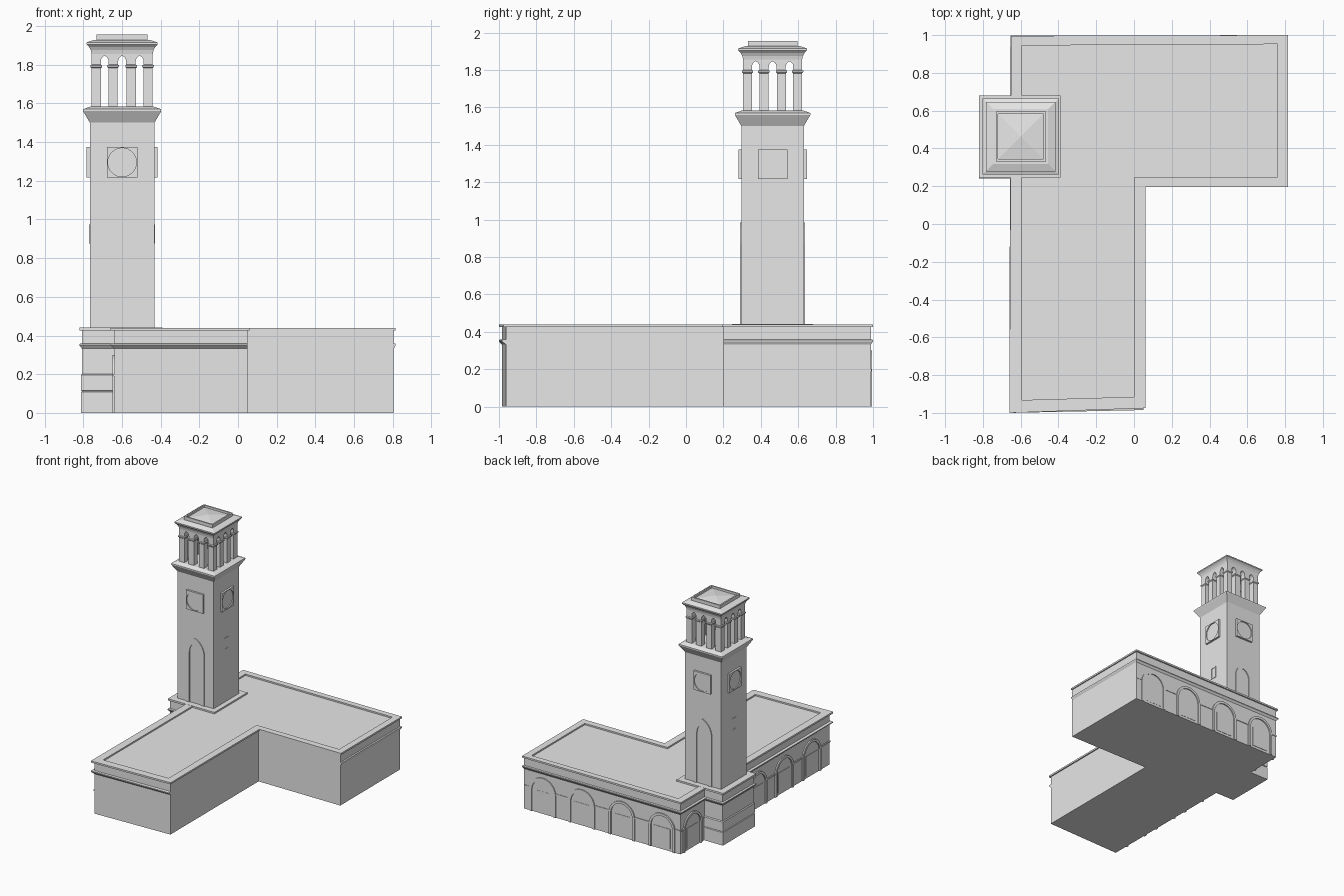
import bpy, bmesh
from math import sin, cos, pi, asin, radians
from mathutils import Matrix, Vector

cube = bpy.data.objects.get("Cube")
if cube:
    bpy.data.objects.remove(cube, do_unlink=True)

stone = bpy.data.materials.new("grey stone")
stone.use_nodes = True
stone.diffuse_color = (0.8, 0.8, 0.8, 1)
stone.node_tree.nodes["Principled BSDF"].inputs["Base Color"].default_value = (0.8, 0.8, 0.8, 1)

TOWER = (-0.599, 0.463)
SOUTH, EAST, NORTH, WEST = 0, 90, 180, 270


def finish(name, bm):
    bmesh.ops.recalc_face_normals(bm, faces=bm.faces)
    mesh = bpy.data.meshes.new(name)
    bm.to_mesh(mesh)
    bm.free()
    mesh.materials.append(stone)
    obj = bpy.data.objects.new(name, mesh)
    bpy.context.collection.objects.link(obj)
    return obj


def bridge(bm, a, b):
    for i in range(len(a)):
        j = (i + 1) % len(a)
        bm.faces.new((a[i], a[j], b[j], b[i]))


def loft(name, sections):
    """Stack of outlines, each (points, height), capped at both ends."""
    bm = bmesh.new()
    loops = [[bm.verts.new((x, y, z)) for x, y in pts] for pts, z in sections]
    for a, b in zip(loops, loops[1:]):
        bridge(bm, a, b)
    bm.faces.new(loops[0])
    bm.faces.new(loops[-1])
    return finish(name, bm)


def ring(name, outer, inner, place):
    """Closed frame; place(point, k) gives the 3D spot on side k."""
    bm = bmesh.new()
    o0, i0, o1, i1 = [[bm.verts.new(place(p, k)) for p in pts]
                      for k in (0, 1) for pts in (outer, inner)]
    for a, b in ((o0, o1), (o1, i1), (i1, i0), (i0, o0)):
        bridge(bm, a, b)
    return finish(name, bm)


def on_wall(side, centre, d0, d1):
    """Map (along, height) onto a wall at distance d0..d1 from a centre."""
    rot = Matrix.Rotation(radians(side), 3, 'Z')
    base = Vector((*centre, 0))
    return lambda p, k: base + rot @ Vector((p[0], -(d1 if k else d0), p[1]))


def plate(name, pts, place):
    bm = bmesh.new()
    a, b = [[bm.verts.new(place(p, k)) for p in pts] for k in (0, 1)]
    bridge(bm, a, b)
    bm.faces.new(a)
    bm.faces.new(b)
    return finish(name, bm)


def square(half, centre=TOWER):
    cx, cy = centre
    return [(cx + sx * half, cy + sy * half) for sx, sy in ((-1, -1), (1, -1), (1, 1), (-1, 1))]


def rect(x0, x1, y0, y1):
    return [(x0, y0), (x1, y0), (x1, y1), (x0, y1)]


def arch(u, half, base, spring, rise, n=8):
    """Arch outline from right foot to left foot; rise == half is round."""
    r = (half * half + rise * rise) / (2 * half)
    end = asin(min(1, rise / r))
    arc = [(half - r + r * cos(end * i / n), spring + r * sin(end * i / n)) for i in range(n + 1)]
    right = [(half, base)] + arc
    return [(u + x, z) for x, z in right] + [(u - x, z) for x, z in right[-2::-1]]


# L-shaped hall with its string course
wall = [(-0.638, -0.985), (0.05, -0.963), (0.05, 0.2), (0.805, 0.2), (0.805, 0.988), (-0.638, 0.985)]
course = [(-0.66, -1.0), (0.05, -0.985), (0.05, 0.2), (0.815, 0.2), (0.815, 1.0), (-0.655, 0.997)]
loft("hall_walls", [(wall, 0), (wall, 0.332), (course, 0.349), (course, 0.357), (wall, 0.36), (wall, 0.428)])

# Raised roof edge
edge = [(-0.66, -1.0), (0.06, -0.975), (0.06, 0.195), (0.814, 0.195), (0.814, 1.0), (-0.65, 0.996)]
inner = [(-0.593, -0.932), (0.0, -0.915), (0.0, 0.245), (0.76, 0.25), (0.76, 0.952), (-0.593, 0.945)]
ring("roof_edge", edge, inner, lambda p, k: (*p, 0.44 if k else 0.426))

# Tower foot standing out from the hall
foot = rect(-0.812, -0.5, 0.25, 0.673)
foot_in = rect(-0.806, -0.5, 0.256, 0.667)
foot_out = rect(-0.82, -0.5, 0.242, 0.681)
loft("tower_foot", [(foot, 0), (foot, 0.108), (foot_in, 0.112), (foot, 0.116), (foot, 0.195),
                    (foot_in, 0.202), (foot_in, 0.332), (foot_out, 0.349), (foot_out, 0.357),
                    (foot_in, 0.36), (foot_in, 0.428)])
loft("tower_platform", [(rect(-0.82, -0.39, 0.245, 0.68), z) for z in (0.426, 0.441)])

# Arcades on the back and the tower side
arcades = (
    ("back", NORTH, 0.983, (0.63, 0.27, -0.1, -0.47), ((-0.805, -0.638 + 1.276),)),
    ("side", WEST, 0.636, (0.83, -0.03, -0.38, -0.74), ((-0.985, -0.673), (-0.25, 0.985))),
)
for label, side, d, centres, spans in arcades:
    for c in centres:
        u = -c
        surround = arch(u, 0.12, 0, 0.18, 0.12) + arch(u, 0.1, 0, 0.18, 0.1)[::-1]
        plate(label + "_arch_surround", surround, on_wall(side, (0, 0), d, d + 0.012))
        plate(label + "_arch_window", rect(u - 0.075, u + 0.075, 0.02, 0.185),
              on_wall(side, (0, 0), d, d + 0.006))
    # impost band filling the gaps between the arches
    for start, end in spans:
        stops = [start]
        for u in sorted(-c for c in centres):
            if start < u < end:
                stops += [u - 0.12, u + 0.12]
        stops.append(end)
        for a, b in zip(stops[::2], stops[1::2]):
            if b - a > 0.005:
                plate(label + "_band", rect(a, b, 0.188, 0.2), on_wall(side, (0, 0), d, d + 0.008))

# Tower shaft with flared cornice
loft("tower_shaft", [(square(h), z) for h, z in (
    (0.167, 0.42), (0.167, 1.5), (0.202, 1.56), (0.202, 1.57), (0.165, 1.583))])

# Clock faces on all four sides, set in square frames
angles = [2 * pi * i / 32 for i in range(32)]
circle = [(0.074 * cos(a), 1.295 + 0.074 * sin(a)) for a in angles]
frame = [(0.079 * cos(a) / max(abs(cos(a)), abs(sin(a))),
          1.295 + 0.079 * sin(a) / max(abs(cos(a)), abs(sin(a)))) for a in angles]
for side in (SOUTH, EAST, NORTH, WEST):
    ring("clock_frame", frame, circle, on_wall(side, TOWER, 0.165, 0.183))
    plate("clock_face", circle, on_wall(side, TOWER, 0.165, 0.175))

# Tall pointed niches front and back, small windows on the other sides
for side in (SOUTH, NORTH):
    niche = arch(0, 0.083, 0.44, 0.855, 0.13) + arch(0, 0.054, 0.44, 0.86, 0.085)[::-1]
    plate("niche_surround", niche, on_wall(side, TOWER, 0.165, 0.174))
for side in (EAST, WEST):
    ring("window_frame", rect(-0.027, 0.027, 0.875, 0.975), rect(-0.019, 0.019, 0.884, 0.966),
         on_wall(side, TOWER, 0.165, 0.171))

# Open belfry: columns around the edge, capitals and pointed arches
spots = (-0.134, -0.047, 0.047, 0.134)
for x in spots:
    for y in spots:
        if max(abs(x), abs(y)) > 0.1:
            c = (TOWER[0] + x, TOWER[1] + y)
            loft("belfry_column", [(square(0.024, c), z) for z in (1.575, 1.8)])
            loft("belfry_capital", [(square(h, c), z) for h, z in (
                (0.024, 1.782), (0.03, 1.788), (0.03, 1.797), (0.024, 1.8))])
outline = [(-0.158, 1.86), (-0.158, 1.797)]
for u in (-0.0905, 0, 0.0905):
    outline += arch(u, 0.021, 1.797, 1.815, 0.032, 5)[::-1]
outline += [(0.158, 1.797), (0.158, 1.86)]
for side in (SOUTH, EAST, NORTH, WEST):
    plate("belfry_arches", outline, on_wall(side, TOWER, 0.11, 0.158))

# Belfry cornice and roof with a shallow pyramid inside a raised rim
loft("belfry_roof", [(square(h), z) for h, z in (
    (0.158, 1.855), (0.162, 1.875), (0.171, 1.892), (0.184, 1.905), (0.184, 1.915), (0.145, 1.928),
    (0.132, 1.928), (0.132, 1.955), (0.12, 1.955), (0.12, 1.938), (0.001, 1.954))])
